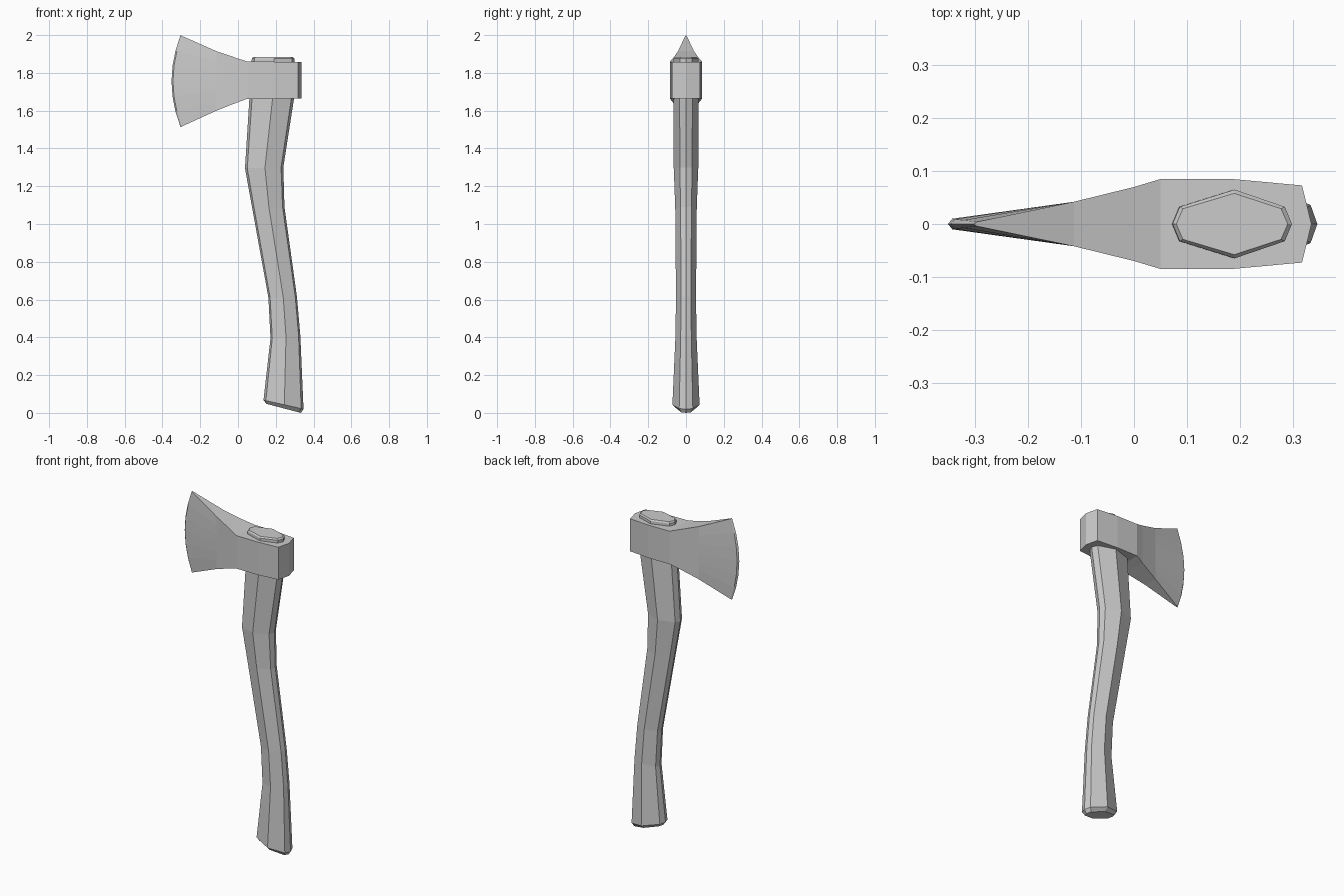
import bpy
import bmesh

cube = bpy.data.objects.get("Cube")
if cube:
    bpy.data.objects.remove(cube, do_unlink=True)

GREY = (0.6, 0.6, 0.6, 1.0)
grey = bpy.data.materials.new("plain grey")
grey.use_nodes = True
grey.diffuse_color = GREY
grey.node_tree.nodes["Principled BSDF"].inputs["Base Color"].default_value = GREY


def loft(name, rings):
    """Bridge equal-length loops of points, then close the two ends."""
    bm = bmesh.new()
    loops = [[bm.verts.new(p) for p in ring] for ring in rings]
    count = len(loops[0])
    for a, b in zip(loops, loops[1:]):
        for i in range(count):
            j = (i + 1) % count
            bm.faces.new((a[i], a[j], b[j], b[i]))
    bm.faces.new(loops[0])
    bm.faces.new(loops[-1])
    # Rings of zero width collapse into sharp edges
    bmesh.ops.remove_doubles(bm, verts=bm.verts, dist=0.0005)
    bmesh.ops.recalc_face_normals(bm, faces=bm.faces)
    mesh = bpy.data.meshes.new(name)
    bm.to_mesh(mesh)
    bm.free()
    mesh.materials.append(grey)
    obj = bpy.data.objects.new(name, mesh)
    bpy.context.collection.objects.link(obj)
    return obj


# Handle: eight-sided section, as fractions of depth and half width
SECTION = [(0, 0), (0.06, 0.5), (0.52, 1), (0.94, 0.5),
           (1, 0), (0.94, -0.5), (0.52, -1), (0.06, -0.5)]


def handle_ring(x0, z0, x1, z1, half):
    return [(x0 + (x1 - x0) * u, half * v, z0 + (z1 - z0) * u) for u, v in SECTION]


# Each step: left x, left z, right x, right z, half width
handle_steps = [
    (0.15, 0.048, 0.333, 0.0, 0.05),
    (0.135, 0.068, 0.347, 0.02, 0.072),
    (0.172, 0.395, 0.33, 0.41, 0.056),
    (0.161, 0.61, 0.312, 0.615, 0.053),
    (0.075, 1.085, 0.246, 1.09, 0.057),
    (0.037, 1.295, 0.24, 1.30, 0.065),
    (0.06, 1.66, 0.296, 1.66, 0.067),
    (0.073, 1.875, 0.299, 1.875, 0.065),
    (0.08, 1.883, 0.291, 1.883, 0.058),
]
loft("handle", [handle_ring(*step) for step in handle_steps])


# Head: vertical sections running from the back of the poll to the cutting edge
ROWS = [i / 6 for i in range(7)]


def head_ring(x, half, bottom, top, bow=0.0, thin=0.0):
    side = []
    for t in ROWS:
        curve = 1 - (2 * t - 1) ** 2
        width = half * (1 - thin * (1 - curve))
        side.append((x - bow * curve, width, bottom + (top - bottom) * t))
    return side + [(px, -py, pz) for px, py, pz in reversed(side)]


# Each step: x, half width, bottom, top, forward bow, thinning at the corners
head_steps = [
    (0.336, 0, 1.664, 1.858),
    (0.318, 0.073, 1.664, 1.858),
    (0.187, 0.085, 1.663, 1.859),
    (0.05, 0.085, 1.663, 1.86),
    (0.0, 0.07, 1.645, 1.876),
    (-0.114, 0.042, 1.60, 1.915),
    (-0.298, 0.01, 1.516, 1.996, 0.046, 0.6),
    (-0.304, 0, 1.512, 2.0, 0.048),
]
loft("axe_head", [head_ring(*step) for step in head_steps])
